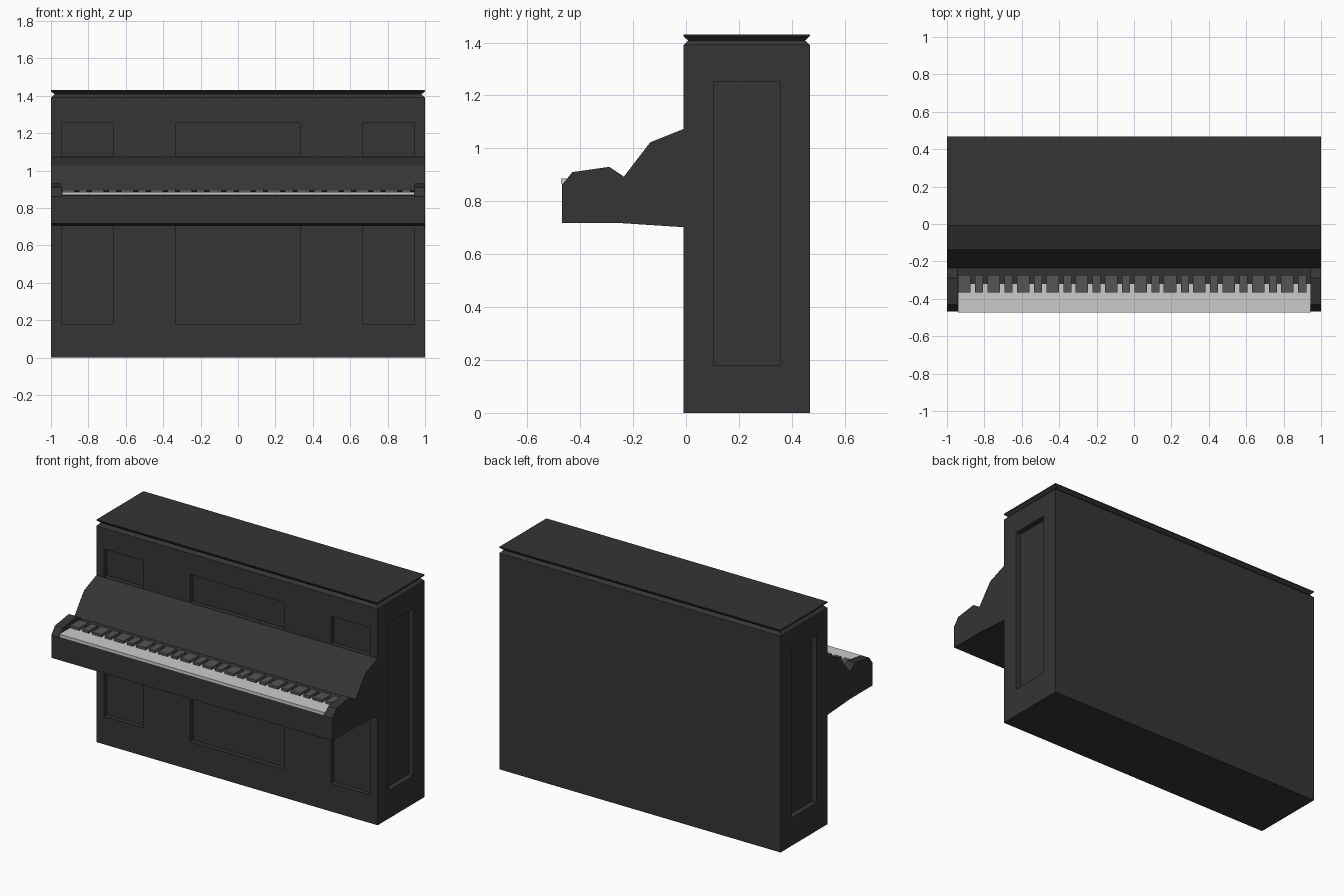
import bpy, bmesh

if "Cube" in bpy.data.objects:
    bpy.data.objects.remove(bpy.data.objects["Cube"])


def material(name, v):
    m = bpy.data.materials.new(name)
    m.diffuse_color = (v, v, v, 1)
    m.use_nodes = True
    m.node_tree.nodes["Principled BSDF"].inputs["Base Color"].default_value = m.diffuse_color
    return m


CASE = material("black_lacquer", 0.035)
IVORY = material("ivory", 0.6)
EBONY = material("ebony", 0.09)


def finish(name, bm, mat=None):
    bmesh.ops.recalc_face_normals(bm, faces=bm.faces)
    me = bpy.data.meshes.new(name)
    bm.to_mesh(me)
    bm.free()
    ob = bpy.data.objects.new(name, me)
    bpy.context.collection.objects.link(ob)
    if mat:
        me.materials.append(mat)
    return ob


def add_box(bm, x0, x1, y0, y1, z0, z1):
    vs = bmesh.ops.create_cube(bm, size=1)["verts"]
    for v in vs:
        v.co.x = x1 if v.co.x > 0 else x0
        v.co.y = y1 if v.co.y > 0 else y0
        v.co.z = z1 if v.co.z > 0 else z0


def extrude_profile(name, profile, x0, x1, mat):
    bm = bmesh.new()
    a = [bm.verts.new((x0, y, z)) for y, z in profile]
    b = [bm.verts.new((x1, y, z)) for y, z in profile]
    bm.faces.new(a)
    bm.faces.new(b[::-1])
    n = len(a)
    for i in range(n):
        j = (i + 1) % n
        bm.faces.new((a[i], b[i], b[j], a[j]))
    return finish(name, bm, mat)


# Cabinet: stacked rectangles with a V groove under the lid
bm = bmesh.new()
rings = []
for z, d in [(0, 0), (1.39, 0), (1.408, 0.018), (1.424, 0), (1.43, 0)]:
    x, y0, y1 = 1 - d, -0.01 + d, 0.468 - d
    rings.append([bm.verts.new(p) for p in
                  [(-x, y0, z), (x, y0, z), (x, y1, z), (-x, y1, z)]])
for lo, hi in zip(rings, rings[1:]):
    for i in range(4):
        j = (i + 1) % 4
        bm.faces.new((lo[i], lo[j], hi[j], hi[i]))
bm.faces.new(rings[0][::-1])
bm.faces.new(rings[-1])
cabinet = finish("cabinet", bm, CASE)

# Cutters for the recessed panels on the front and both ends
bm = bmesh.new()
for x0, x1 in [(-0.945, -0.667), (-0.335, 0.335), (0.667, 0.945)]:
    for z0, z1 in [(0.18, 0.705), (1.075, 1.255)]:
        add_box(bm, x0, x1, -0.1, 0.02, z0, z1)
for s in (-1, 1):
    xs = sorted((s * 0.965, s * 1.1))
    add_box(bm, xs[0], xs[1], 0.105, 0.355, 0.18, 1.253)
cutter = finish("panel_cutter", bm)
cutter.hide_render = True
cutter.hide_viewport = True
mod = cabinet.modifiers.new("panels", "BOOLEAN")
mod.operation = "DIFFERENCE"
mod.solver = "EXACT"
mod.object = cutter

# Cheek ends either side of the keyboard
under = [(-0.01, 0.702), (-0.24, 0.717), (-0.468, 0.717)]
fall = [(-0.235, 0.893), (-0.135, 1.023), (-0.01, 1.073)]
cheek = under + [(-0.468, 0.862), (-0.43, 0.91), (-0.29, 0.93)] + fall
for side, x0, x1 in [("left", -1, -0.943), ("right", 0.943, 1)]:
    extrude_profile("cheek_" + side, cheek, x0, x1, CASE)

# Key bed and sloping fallboard between the cheeks
bed = under + [(-0.468, 0.866), (-0.32, 0.868), (-0.32, 0.887)] + fall
extrude_profile("key_bed", bed, -0.943, 0.943, CASE)

# White keys form one continuous strip
bm = bmesh.new()
add_box(bm, -0.94, 0.943, -0.472, -0.315, 0.868, 0.886)
finish("white_keys", bm, IVORY)

# Black keys: alternating wide and narrow blocks
bm = bmesh.new()
step = 1.884 / 12
for i in range(12):
    x = -0.94 + i * step
    for off, w in [(0, 0.067), (0.091, 0.043)]:
        add_box(bm, x + off, x + off + w, -0.365, -0.273, 0.87, 0.902)
finish("black_keys", bm, EBONY)
